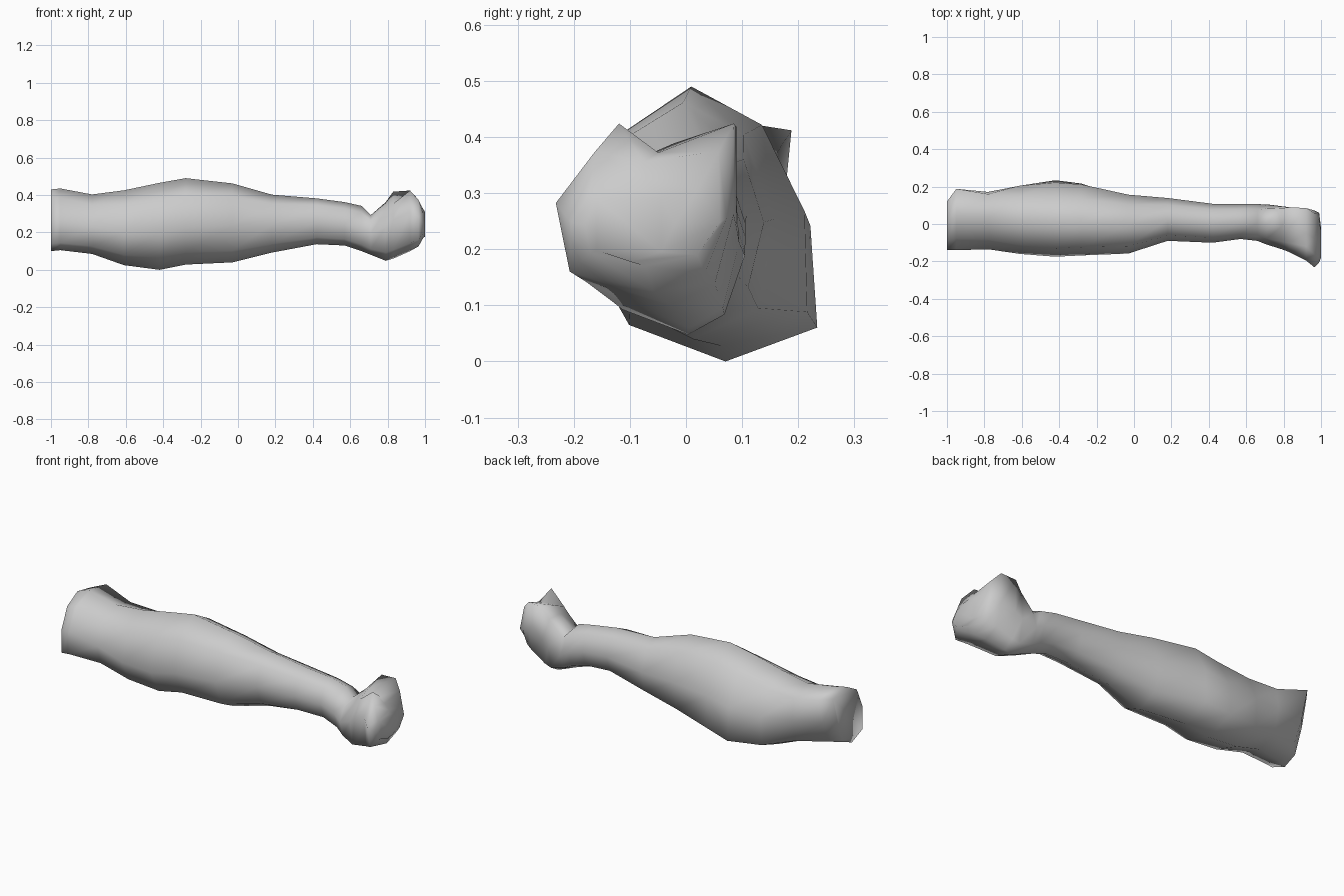
import bpy, bmesh

# Unit cross-sections (across y, up z), starting at the front and going over the top
STUMP = [(0, .5), (.2, .85), (.55, 1), (1, .93), (.87, .5), (.67, .1), (.37, 0), (0, .12)]
BULGE = [(0, .42), (.11, .8), (.45, 1), (.77, .85), (.97, .52), (1, .13), (.6, 0), (.18, .14)]
WRIST = [(0, .5), (.13, .85), (.5, 1), (.85, .87), (1, .5), (.85, .13), (.5, 0), (.13, .15)]
FIST = [(0, .65), (.27, 1), (.52, .84), (1, 1), (1, .5), (.88, .12), (.6, 0), (.06, .13)]
THUMB = [(0, .58), (.2, .82), (.54, .92), (1, 1), (1, .5), (.9, .1), (.65, 0), (.08, .13)]

# Stations: x, y min, y max, z min, z max, shape A, shape B, blend
ROWS = [
    (-1.0, -.14, .12, .10, .43, STUMP, STUMP, 0),
    (-.95, -.14, .188, .105, .435, STUMP, STUMP, 0),
    (-.78, -.135, .198, .085, .403, STUMP, BULGE, .5),
    (-.61, -.16, .222, .025, .425, STUMP, BULGE, .85),
    (-.42, -.175, .234, .0, .465, BULGE, BULGE, 0),
    (-.28, -.168, .222, .028, .49, BULGE, WRIST, .1),
    (-.03, -.158, .16, .04, .462, BULGE, WRIST, .65),
    (.18, -.09, .14, .092, .402, BULGE, WRIST, .85),
    (.42, -.10, .108, .137, .382, WRIST, WRIST, 0),
    (.57, -.08, .106, .13, .362, WRIST, WRIST, 0),
    (.66, -.09, .106, .10, .342, WRIST, WRIST, 0),
    (.71, -.11, .105, .08, .298, WRIST, THUMB, .3),
    (.79, -.135, .095, .048, .375, WRIST, THUMB, .7),
    (.83, -.15, .09, .06, .418, THUMB, THUMB, 0),
    (.92, -.195, .085, .10, .424, FIST, FIST, 0),
    (.965, -.232, .072, .125, .385, FIST, WRIST, .3),
    (.99, -.205, .06, .17, .325, WRIST, WRIST, 0),
    (1.0, -.18, -.02, .178, .31, WRIST, WRIST, 0),
]

# Arm and fist: one skin lofted through the stations, capped at both ends
bm = bmesh.new()
rings = []
for x, y0, y1, z0, z1, a, b, t in ROWS:
    ring = []
    for (ua, va), (ub, vb) in zip(a, b):
        u, v = ua + (ub - ua) * t, va + (vb - va) * t
        ring.append(bm.verts.new((x, y0 + (y1 - y0) * u, z0 + (z1 - z0) * v)))
    rings.append(ring)
for r, s in zip(rings, rings[1:]):
    for i in range(8):
        j = (i + 1) % 8
        bm.faces.new((r[i], r[j], s[j], s[i]))
bm.faces.new(rings[0])
bm.faces.new(rings[-1])
bmesh.ops.recalc_face_normals(bm, faces=bm.faces[:])

mesh = bpy.data.meshes.new("forearm_and_fist")
bm.to_mesh(mesh)
bm.free()
mesh.shade_smooth()
bpy.context.collection.objects.link(bpy.data.objects.new("forearm_and_fist", mesh))
